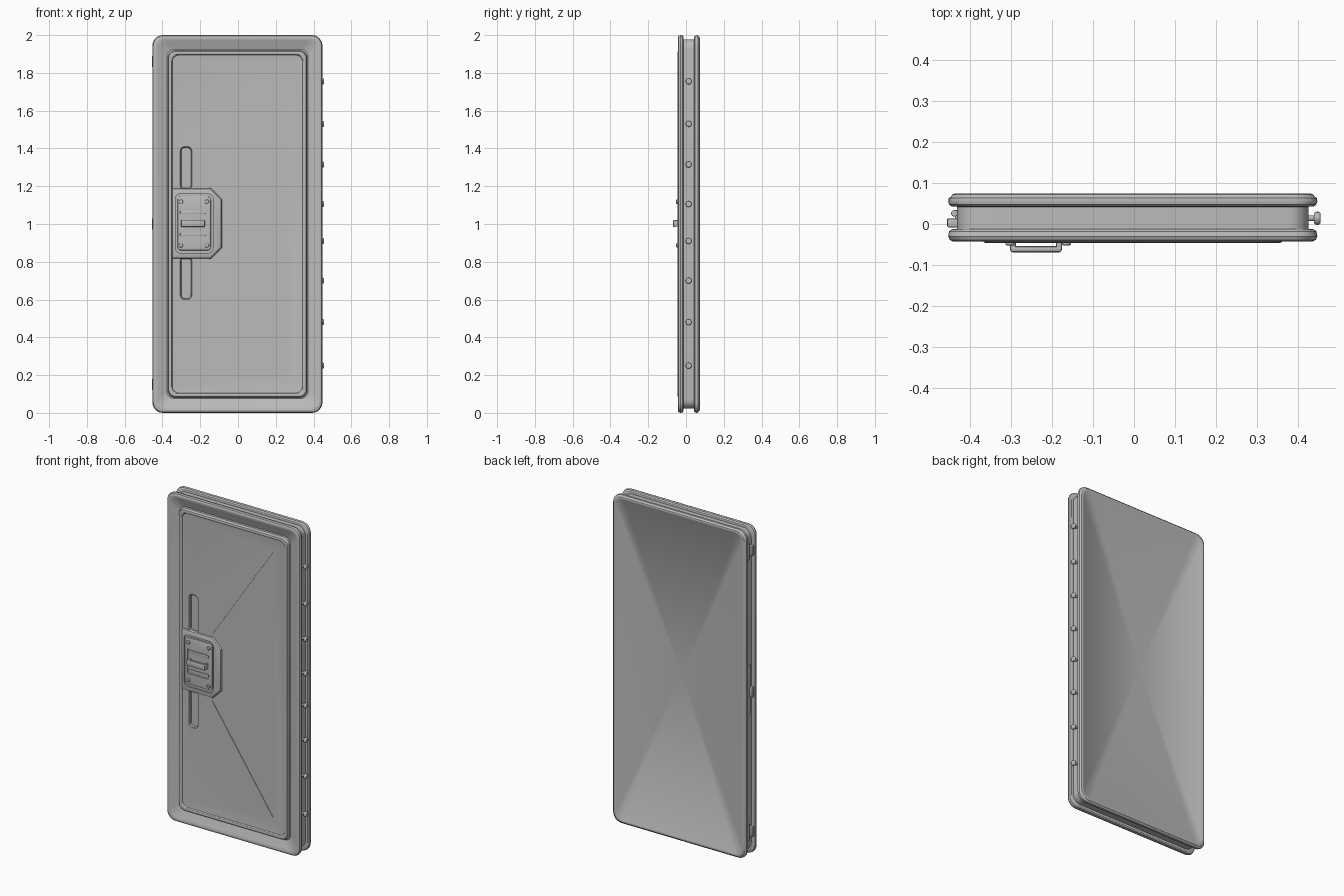
import bpy, bmesh, math

if "Cube" in bpy.data.objects:
    bpy.data.objects.remove(bpy.data.objects["Cube"])

grey = bpy.data.materials.new("steel grey")
grey.use_nodes = True
COLOUR = (0.5, 0.5, 0.5, 1)
grey.diffuse_color = COLOUR
grey.node_tree.nodes["Principled BSDF"].inputs["Base Color"].default_value = COLOUR

CX = -0.003


def round_rect(cx, cz, hw, hh, r, seg=6):
    """Outline of a rounded rectangle in the x-z plane."""
    pts = []
    for k, (sx, sz) in enumerate(((1, 1), (-1, 1), (-1, -1), (1, -1))):
        for i in range(seg + 1):
            a = math.pi / 2 * (k + i / seg)
            pts.append((cx + sx * (hw - r) + r * math.cos(a),
                        cz + sz * (hh - r) + r * math.sin(a)))
    return pts


def finish(ob, smooth=True):
    ob.data.materials.clear()
    ob.data.materials.append(grey)
    bpy.ops.object.select_all(action="DESELECT")
    ob.select_set(True)
    bpy.context.view_layer.objects.active = ob
    if smooth:
        bpy.ops.object.shade_smooth_by_angle(angle=math.radians(30))
    return ob


def loft(name, rings, apex=None):
    """Skin a list of (outline, y) rings; cap the ends, the last one to an apex if given."""
    bm = bmesh.new()
    loops = [[bm.verts.new((x, y, z)) for x, z in pts] for pts, y in rings]
    n = len(loops[0])
    for a, b in zip(loops, loops[1:]):
        for i in range(n):
            j = (i + 1) % n
            bm.faces.new((a[i], a[j], b[j], b[i]))
    bm.faces.new(loops[0])
    if apex:
        tip = bm.verts.new(apex)
        for i in range(n):
            bm.faces.new((loops[-1][i], loops[-1][(i + 1) % n], tip))
    else:
        bm.faces.new(loops[-1])
    bmesh.ops.recalc_face_normals(bm, faces=bm.faces)
    me = bpy.data.meshes.new(name)
    bm.to_mesh(me)
    bm.free()
    ob = bpy.data.objects.new(name, me)
    bpy.context.collection.objects.link(ob)
    return ob


def bevelled(name, pts_in, y_base, y_top, b):
    """Plate facing the front with a chamfered edge; pts_in(d) gives the outline inset by d."""
    return loft(name, [(pts_in(0), y_base), (pts_in(0), y_top + b),
                       (pts_in(b * 0.4), y_top + b * 0.3), (pts_in(b), y_top)])


def cut(ob, cutter):
    mod = ob.modifiers.new("cut", "BOOLEAN")
    mod.operation, mod.object, mod.solver = "DIFFERENCE", cutter, "EXACT"
    bpy.context.view_layer.objects.active = ob
    bpy.ops.object.modifier_apply(modifier=mod.name)
    bpy.data.objects.remove(cutter)


def box(name, lo, hi, b=0.003):
    bm = bmesh.new()
    bmesh.ops.create_cube(bm, size=1)
    for v in bm.verts:
        v.co = [(l + h) / 2 + c * (h - l) for l, h, c in zip(lo, hi, v.co)]
    bmesh.ops.bevel(bm, geom=bm.edges[:], offset=b, segments=2, affect="EDGES", profile=0.5)
    me = bpy.data.meshes.new(name)
    bm.to_mesh(me)
    bm.free()
    ob = bpy.data.objects.new(name, me)
    bpy.context.collection.objects.link(ob)
    return finish(ob)


def cylinder(name, loc, r, depth, axis, b=0):
    rot = {"x": (0, math.pi / 2, 0), "y": (math.pi / 2, 0, 0), "z": (0, 0, 0)}[axis]
    bpy.ops.mesh.primitive_cylinder_add(vertices=16, radius=r, depth=depth, location=loc, rotation=rot)
    ob = bpy.context.object
    ob.name = name
    if b:
        mod = ob.modifiers.new("round", "BEVEL")
        mod.width, mod.segments = b, 3
    return finish(ob)


# Door slab: one section from the front panel, over the rim, across the core to the dished back
section = [(0.112, -0.036), (0.106, -0.037), (0.102, -0.044), (0.098, -0.046), (0.090, -0.046),
           (0.086, -0.044), (0.082, -0.026), (0.076, -0.023), (0.032, -0.038), (0.020, -0.043),
           (0.012, -0.043), (0.004, -0.039), (0, -0.030), (0.002, -0.018), (0.008, -0.013),
           (0.022, -0.012), (0.022, 0.042), (0.008, 0.043), (0.002, 0.048), (0, 0.055),
           (0.001, 0.063), (0.006, 0.066), (0.010, 0.072), (0.016, 0.074), (0.024, 0.073), (0.030, 0.069)]
slab = loft("door_slab", [(round_rect(CX, 1, 0.45 - d, 1 - d, 0.055 - 0.2 * d), y) for d, y in section],
            apex=(CX, 0.042, 1))

# Shallow tapered recess in the front panel
wedge = [(-0.15, 1.2), (-0.15, 0.8), (0.26, 0.2), (0.26, 1.81)]
cut(slab, loft("wedge_cutter", [(wedge, -0.06), (wedge, -0.0335)]))

# Two finger slots above and below the lock
for z in (1.295, 0.715):
    rings = [(round_rect(-0.275, z, 0.031 - d, 0.115 - d, 0.024 - d), y)
             for d, y in ((0, -0.06), (0, -0.036), (0.004, -0.032), (0.006, -0.020))]
    cut(slab, loft("slot_cutter", rings))
finish(slab)


# Lock surround with chamfered corners, open pocket in the middle
def surround_outline(d):
    return [(-0.346, 1.19 - d), (-0.346, 0.815 + d), (-0.145 - d / 2, 0.815 + d), (-0.085 - d, 0.875 + d / 2),
            (-0.085 - d, 1.13 - d / 2), (-0.145 - d / 2, 1.19 - d)]


surround = bevelled("lock_surround", surround_outline, -0.030, -0.046, 0.012)
pocket = round_rect(-0.232, 1.003, 0.099, 0.156, 0.025)
cut(surround, loft("pocket_cutter", [(pocket, -0.06), (pocket, -0.037)]))
finish(surround)

# Lock plate with a square hand recess
plate = bevelled("lock_plate", lambda d: round_rect(-0.232, 1.003, 0.088 - d, 0.143 - d, 0.018 - d),
                 -0.033, -0.044, 0.003)
recess = round_rect(-0.238, 1.003, 0.072, 0.076, 0.006)
cut(plate, loft("recess_cutter", [(recess, -0.06), (recess, -0.038)]))
finish(plate)

# Pull handle across the recess, with two narrow ledges behind it
box("handle_bar", (-0.302, -0.069, 0.984), (-0.176, -0.054, 1.022), 0.006)
for x in (-0.295, -0.183):
    box("handle_post", (x - 0.007, -0.062, 0.986), (x + 0.007, -0.034, 1.02))
for z in (0.945, 1.061):
    box("recess_ledge", (-0.306, -0.043, z - 0.008), (-0.17, -0.036, z + 0.008), 0.002)

# Plate screws
for x in (-0.302, -0.165):
    for z in (0.887, 1.118):
        cylinder("plate_screw", (x, -0.046, z), 0.011, 0.012, "y", 0.003)

# Mushroom studs along the left edge
for z in (0.25, 0.48, 0.7, 0.91, 1.105, 1.315, 1.53, 1.755):
    cylinder("stud_shaft", (0.432, 0.014, z), 0.007, 0.03, "x")
    cylinder("stud_head", (0.447, 0.014, z), 0.016, 0.016, "x", 0.006)

# Right edge: hinge knuckles, pins and the latch in the channel
for z in (0.15, 1.86):
    box("hinge_block", (-0.455, -0.008, z - 0.03), (-0.42, 0.013, z + 0.03))
    cylinder("hinge_pin", (-0.438, 0.026, z), 0.008, 0.10, "z", 0.002)
box("latch_plate", (-0.437, -0.004, 0.86), (-0.42, 0.034, 1.16))
box("latch_bolt", (-0.456, -0.006, 0.97), (-0.42, 0.014, 1.03))
